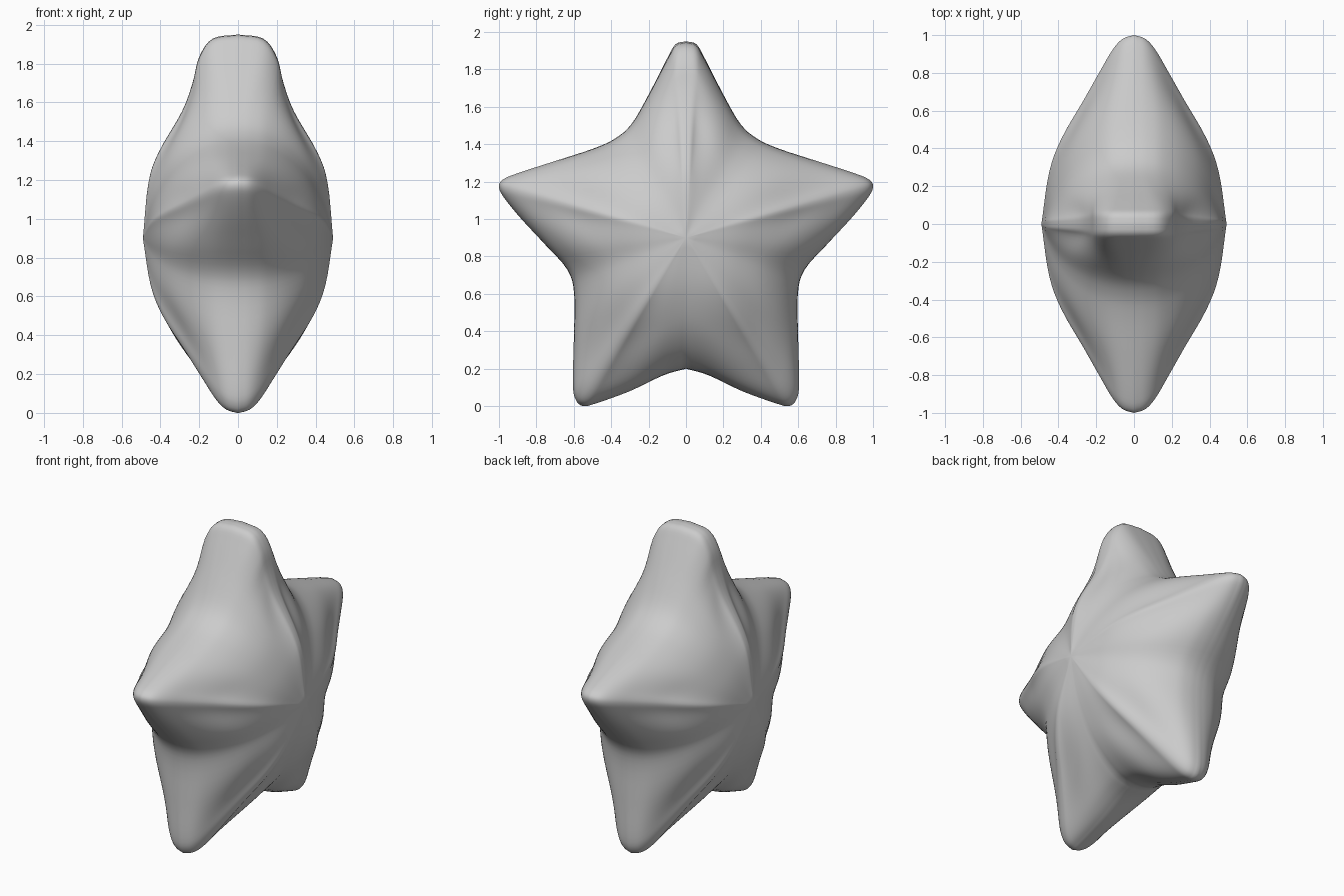
import bpy
from mathutils import Vector

if "Cube" in bpy.data.objects:
    bpy.data.objects.remove(bpy.data.objects["Cube"])

CENTRE_Z = 0.9


def spline(points, steps):
    """Catmull-Rom curve through the given points."""
    p = [Vector(q) for q in points]
    p = [2 * p[0] - p[1]] + p + [2 * p[-1] - p[-2]]
    out = []
    for a, b, c, d in zip(p, p[1:], p[2:], p[3:]):
        for k in range(steps):
            t = k / steps
            out.append(0.5 * (2 * b + (c - a) * t + (2 * a - 5 * b + 4 * c - d) * t * t
                              + (3 * b - a - 3 * c + d) * t ** 3))
    out.append(p[-2])
    return out


# Half outline of the star (y, z), from top tip to bottom notch
outline = spline([
    (0, 1.95), (.055, 1.935), (.1, 1.86), (.2, 1.665), (.29, 1.51), (.38, 1.43),
    (.5, 1.375), (.7, 1.31), (.9, 1.245), (.98, 1.21), (1, 1.17), (.97, 1.11),
    (.88, 1.0), (.75, .86), (.635, .73), (.598, .6), (.6, .35), (.605, .12),
    (.59, .035), (.55, 0), (.48, .015), (.3, .08), (.12, .165), (0, .2)], 4)

# Thickness profiles (fraction of radius, half thickness)
top_arm = spline([(0, .49), (.27, .462), (.42, .41), (.62, .29), (.76, .235),
                  (.89, .2), (.98, .13), (1, 0)], 4)
other_arm = spline([(0, .49), (.27, .45), (.45, .385), (.65, .27), (.8, .185),
                    (.92, .115), (.98, .06), (1, 0)], 4)
valley = spline([(0, .49), (.28, .455), (.48, .41), (.68, .34), (.84, .25),
                 (.95, .15), (.99, .07), (1, 0)], 4)

# One quarter of the puffy star, rings running from the centre to the rim
verts, faces = [(.49, 0, CENTRE_Z)], []
n = len(outline)
for j in range(1, len(valley)):
    for i, (y, z) in enumerate(outline):
        radius = Vector((y, z - CENTRE_Z)).length
        w = min(max((radius - .66) / .38, 0), 1)
        w = w * w * (3 - 2 * w)
        arm = top_arm if z > 1.43 and y < .38 else other_arm
        t, x = valley[j].lerp(arm[j], w)
        t = min(t, 1)
        verts.append((max(x, 0), y * t, CENTRE_Z + (z - CENTRE_Z) * t))
for i in range(n - 1):
    faces.append((0, i + 2, i + 1))
    for j in range(len(valley) - 2):
        a, b = 1 + j * n + i, 1 + (j + 1) * n + i
        faces.append((a, a + 1, b + 1, b))

mesh = bpy.data.meshes.new("star")
mesh.from_pydata(verts, [], faces)
mesh.polygons.foreach_set("use_smooth", [True] * len(faces))
star = bpy.data.objects.new("star", mesh)
bpy.context.collection.objects.link(star)

# Mirror to all four quarters
mirror = star.modifiers.new("mirror", 'MIRROR')
mirror.use_axis = (True, True, False)
mirror.merge_threshold = 0.0005
